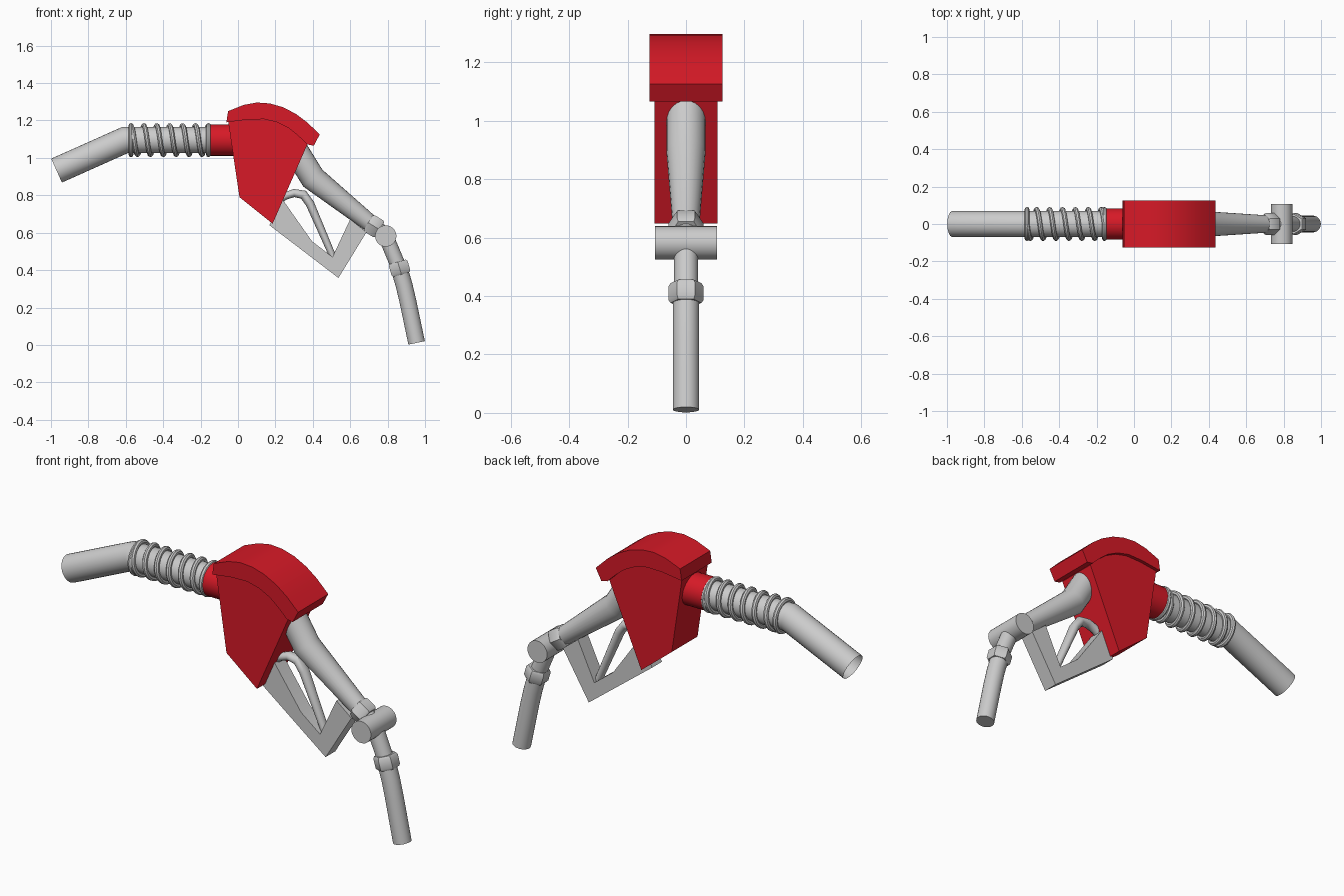
import bpy, bmesh, math
from mathutils import Vector

if "Cube" in bpy.data.objects:
    bpy.data.objects.remove(bpy.data.objects["Cube"])

red = bpy.data.materials.new("red_plastic")
red.diffuse_color = (0.68, 0.01, 0.02, 1)
red.use_nodes = True
red.node_tree.nodes["Principled BSDF"].inputs["Base Color"].default_value = red.diffuse_color


def finish(name, bm, mat=None):
    bmesh.ops.recalc_face_normals(bm, faces=bm.faces)
    me = bpy.data.meshes.new(name)
    bm.to_mesh(me)
    bm.free()
    ob = bpy.data.objects.new(name, me)
    bpy.context.collection.objects.link(ob)
    if mat:
        me.materials.append(mat)
    smooth(ob)
    return ob


def smooth(ob):
    bpy.ops.object.select_all(action='DESELECT')
    ob.select_set(True)
    bpy.context.view_layer.objects.active = ob
    bpy.ops.object.shade_smooth_by_angle(angle=math.radians(32))


def plate(name, profile, half, mat=None):
    """Front-view outline (x, z) extruded from -half to +half in y."""
    bm = bmesh.new()
    face = bm.faces.new([bm.verts.new((x, -half, z)) for x, z in profile])
    ext = bmesh.ops.extrude_face_region(bm, geom=[face])
    verts = [g for g in ext['geom'] if isinstance(g, bmesh.types.BMVert)]
    bmesh.ops.translate(bm, verts=verts, vec=(0, 2 * half, 0))
    return finish(name, bm, mat)


def tube(name, path, sides=24, caps=(True, True), mat=None, wide=1.0):
    """Round tube through (x, z, radius) points, mitred at each bend."""
    bm = bmesh.new()
    pts = [Vector((x, 0, z)) for x, z, r in path]
    rings = []
    for i, p in enumerate(pts):
        a = (p - pts[i - 1]).normalized() if i > 0 else None
        b = (pts[i + 1] - p).normalized() if i < len(pts) - 1 else None
        d = ((a or b) + (b or a)).normalized()
        n = Vector((-d.z, 0, d.x)) / d.dot(a or b)
        r = path[i][2]
        ring = []
        for k in range(sides):
            t = math.tau * k / sides
            ring.append(bm.verts.new(p + r * (n * math.sin(t) + Vector((0, wide * math.cos(t), 0)))))
        rings.append(ring)
    for r0, r1 in zip(rings, rings[1:]):
        for k in range(sides):
            j = (k + 1) % sides
            bm.faces.new((r0[k], r0[j], r1[j], r1[k]))
    for use, ring in zip(caps, (rings[0], rings[-1])):
        if use:
            bm.faces.new(ring)
    return finish(name, bm, mat)


def nut(name, x, z, dx, dz, length, radius):
    """Chamfered hexagonal nut centred at (x, z), axis along (dx, dz)."""
    d = Vector((dx, dz)).normalized()
    h = length / 2
    steps = ((-h, 0.88), (-h * 0.7, 1), (h * 0.7, 1), (h, 0.88))
    tube(name, [(x + d.x * s, z + d.y * s, radius * f) for s, f in steps], sides=6)


# hose, its spring sleeve and the red collar
tube("hose", [(-0.97, 0.932, 0.07), (-0.605, 1.095, 0.07), (-0.12, 1.095, 0.07)], 28, (False, True))
tube("hose_collar", [(-0.147, 1.095, 0.084), (0.02, 1.095, 0.084)], 28, mat=red)

curve = bpy.data.curves.new("hose_spring", 'CURVE')
curve.dimensions = '3D'
curve.bevel_depth = 0.013
curve.bevel_resolution = 2
curve.use_fill_caps = True
per, turns, x0, x1 = 24, 6, -0.572, -0.158
total = per * (turns + 2)
spline = curve.splines.new('POLY')
spline.points.add(total)
for i in range(total + 1):
    t = math.tau * i / per
    f = min(max((i - per) / (per * turns), 0), 1)   # flat ring at both ends
    spline.points[i].co = (x0 + (x1 - x0) * f, -0.078 * math.sin(t), 1.095 + 0.078 * math.cos(t), 1)
spring = bpy.data.objects.new("hose_spring", curve)
bpy.context.collection.objects.link(spring)
bpy.ops.object.select_all(action='DESELECT')
spring.select_set(True)
bpy.context.view_layer.objects.active = spring
bpy.ops.object.convert(target='MESH')
smooth(bpy.context.view_layer.objects.active)

# red body and the wider curved cover on top
plate("body", [(-0.055, 1.21), (0.008, 0.79), (0.185, 0.648), (0.37, 1.07), (0.33, 1.13),
               (0.25, 1.20), (0.16, 1.23), (0.06, 1.23)], 0.107, red)
plate("top_cover", [(-0.062, 1.19), (-0.053, 1.25), (0.03, 1.283), (0.10, 1.296), (0.17, 1.291),
                    (0.24, 1.271), (0.31, 1.235), (0.37, 1.19), (0.437, 1.125), (0.405, 1.065),
                    (0.37, 1.072), (0.32, 1.12), (0.27, 1.16), (0.21, 1.19), (0.14, 1.207),
                    (0.05, 1.205)], 0.125, red)

# tapering barrel out to the swivel joint
tube("barrel", [(0.27, 1.10, 0.066), (0.315, 1.03, 0.067), (0.40, 0.892, 0.067), (0.715, 0.643, 0.046)])
nut("barrel_nut", 0.727, 0.635, 0.8, -0.5, 0.072, 0.06)
tube("barrel_neck", [(0.715, 0.643, 0.042), (0.79, 0.582, 0.042)])

# swivel cross cylinder
R = 0.057
circle = [(0.79 + R * math.cos(math.tau * k / 28), 0.582 + R * math.sin(math.tau * k / 28)) for k in range(28)]
plate("swivel_joint", circle, 0.106)

# spout
tube("spout_neck", [(0.79, 0.582, 0.041), (0.862, 0.41, 0.041)])
nut("spout_nut", 0.864, 0.41, 0.28, -0.95, 0.07, 0.06)
tube("spout", [(0.86, 0.415, 0.045), (0.888, 0.32, 0.045), (0.908, 0.235, 0.045), (0.955, 0.011, 0.045)])

# hand guard and squeeze lever
plate("hand_guard", [(0.168, 0.64), (0.537, 0.358), (0.687, 0.603), (0.60, 0.672),
                     (0.505, 0.47), (0.395, 0.555), (0.24, 0.775)], 0.04)
tube("lever", [(0.21, 0.765, 0.02), (0.25, 0.795, 0.02), (0.30, 0.812, 0.021), (0.35, 0.803, 0.023),
               (0.385, 0.755, 0.023), (0.508, 0.47, 0.018)], 16, wide=1.25)
